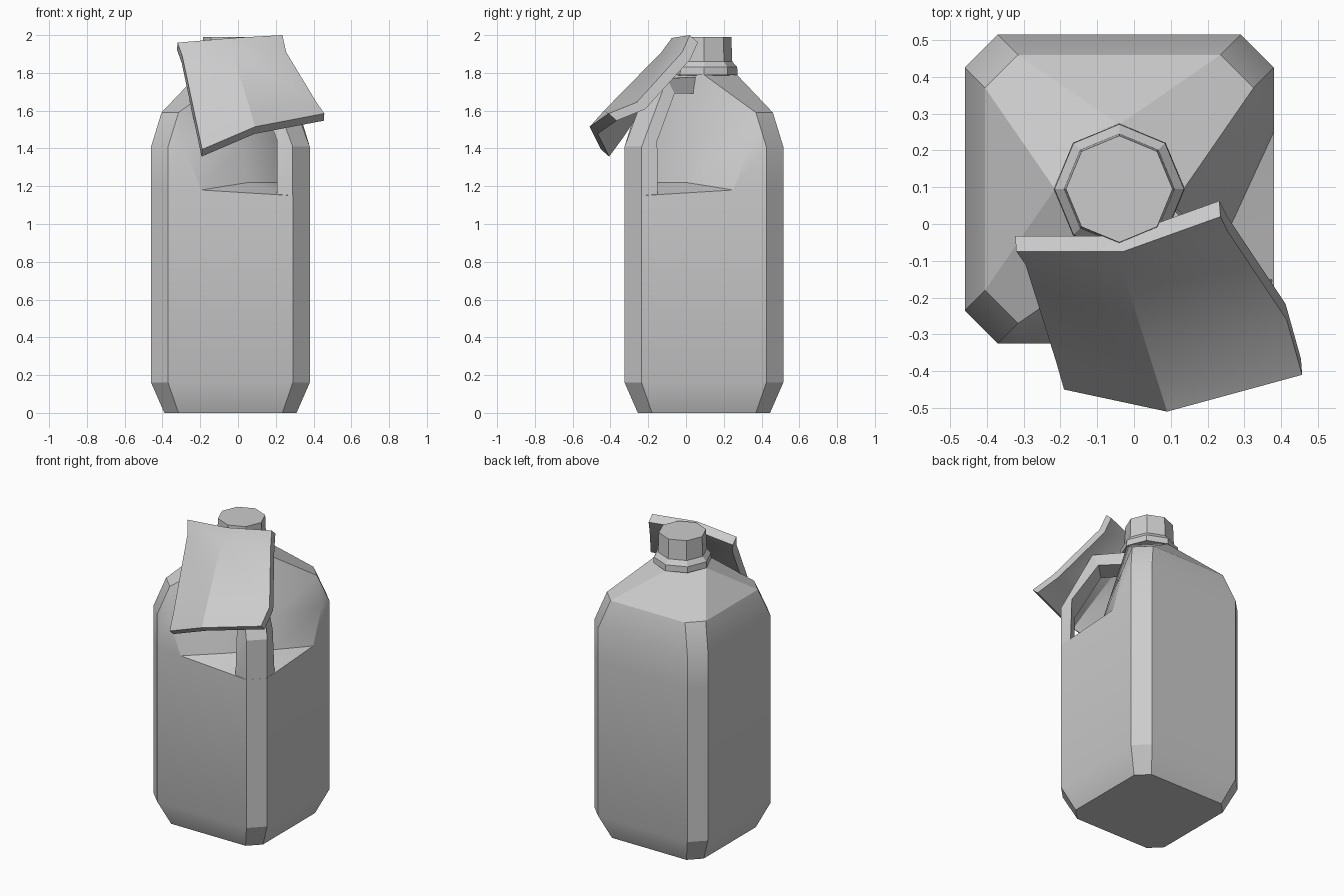
import bpy, bmesh, math

if "Cube" in bpy.data.objects:
    bpy.data.objects.remove(bpy.data.objects["Cube"])

CX, CY = -0.04, 0.095      # vertical axis of the bottle


def make(name, verts, faces):
    bm = bmesh.new()
    vs = [bm.verts.new(v) for v in verts]
    for f in faces:
        bm.faces.new([vs[i] for i in f])
    bmesh.ops.remove_doubles(bm, verts=bm.verts, dist=0.0005)
    bmesh.ops.recalc_face_normals(bm, faces=bm.faces)
    me = bpy.data.meshes.new(name)
    bm.to_mesh(me)
    bm.free()
    ob = bpy.data.objects.new(name, me)
    bpy.context.collection.objects.link(ob)
    bpy.ops.object.select_all(action='DESELECT')
    ob.select_set(True)
    bpy.context.view_layer.objects.active = ob
    bpy.ops.object.shade_smooth_by_angle(angle=math.radians(25))
    return ob


def loft(start, n, rings):
    """Quads between consecutive closed rings of n points."""
    return [(start + r * n + i, start + r * n + (i + 1) % n,
             start + (r + 1) * n + (i + 1) % n, start + (r + 1) * n + i)
            for r in range(rings - 1) for i in range(n)]


def corners(h, c):
    """Chamfered square without its front-right corner."""
    k = h - c
    return [(h, k), (k, h), (-k, h), (-h, k), (-h, -k), (-k, -h)]


def place(pts, z):
    return [(CX + x, CY + y, z) for x, y in pts]


# Bottle: lower rings with 8 points, upper rings with the recess cut in
verts = []
for z, h, c in ((0, 0.35, 0.075), (0.16, 0.42, 0.09), (1.15, 0.42, 0.09)):
    verts += place(corners(h, c) + [(h - c, -h), (h, c - h)], z)
faces = [tuple(range(7, -1, -1))] + loft(0, 8, 3)

# z, half size, chamfer, recess outer edge, recess inner edge, inner z
levels = ((1.18, 0.42, 0.09, (0.42, 0.155), (0.305, -0.095), 1.22),
          (1.41, 0.42, 0.09, (0.42, 0.245), (0.262, -0.063), 1.41),
          (1.59, 0.365, 0.09, (0.365, 0.275), (0.22, -0.033), 1.59),
          (1.79, 0.175, 0.175, (0.175, 0), (0.175, 0), 1.79))
for z, h, c, e, i, zi in levels:
    verts += place(corners(h, c) + [(-e[1], -e[0])], z)
    verts += place([(-i[1], -i[0]), i], zi) + place([e], z)
lo, up = 16, 24
faces += [(lo + i, lo + i + 1, up + i + 1, up + i) for i in range(6)]
faces += [(lo + 7, lo, up, up + 9)]
faces += [(lo + 6, lo + 7, up + 8, up + 7), (lo + 6, up + 7, up + 6),
          (lo + 7, up + 9, up + 8)]
faces += loft(up, 10, 4) + [tuple(range(up + 30, up + 40))]
make("bottle_body", verts, faces)

# Handle: section swept up the front-right corner and back to the neck
R = math.sqrt(0.5)
verts = []
for so, zo, wo, si, zi, wi in ((0.53, 1.15, 0.064, 0.467, 1.15, 0.12),
                               (0.53, 1.41, 0.064, 0.46, 1.44, 0.11),
                               (0.34, 1.77, 0.064, 0.30, 1.69, 0.08),
                               (0.11, 1.78, 0.064, 0.11, 1.69, 0.07)):
    for s, w, z in ((so, -wo, zo), (so, wo, zo), (si, wi, zi), (si, -wi, zi)):
        verts.append((CX + (s + w) * R, CY + (w - s) * R, z))
make("handle", verts, loft(0, 4, 4) + [(3, 2, 1, 0), (12, 13, 14, 15)])

# Octagonal cap with a flared rim
verts = []
for r, z in ((0.13, 1.785), (0.178, 1.79), (0.176, 1.83), (0.15, 1.86), (0.145, 1.99)):
    verts += place([(r * math.cos(a * math.pi / 4), r * math.sin(a * math.pi / 4))
                    for a in range(8)], z)
make("cap", verts, loft(0, 8, 5) + [tuple(range(7, -1, -1)), tuple(range(32, 40))])

# Bent paper tag leaning on the cap: 4 rows of 3 points, given thickness
outer = [(-0.32, -0.075, 1.96), (-0.03, -0.075, 1.985), (0.235, 0.02, 2.0),
         (-0.295, -0.11, 1.89), (-0.03, -0.13, 1.91), (0.255, -0.02, 1.91),
         (-0.21, -0.38, 1.49), (0.066, -0.434, 1.60), (0.415, -0.26, 1.645),
         (-0.19, -0.45, 1.395), (0.09, -0.51, 1.515), (0.457, -0.41, 1.585)]
inner = [(x - 0.003, y + 0.043, z - 0.038) for x, y, z in outer]
faces = []
for r in range(3):
    for c in range(2):
        a = r * 3 + c
        faces += [(a, a + 3, a + 4, a + 1), (a + 12, a + 13, a + 16, a + 15)]
rim = [0, 1, 2, 5, 8, 11, 10, 9, 6, 3]
faces += [(a, b, b + 12, a + 12) for a, b in zip(rim, rim[1:] + rim[:1])]
make("paper_tag", outer + inner, faces)
